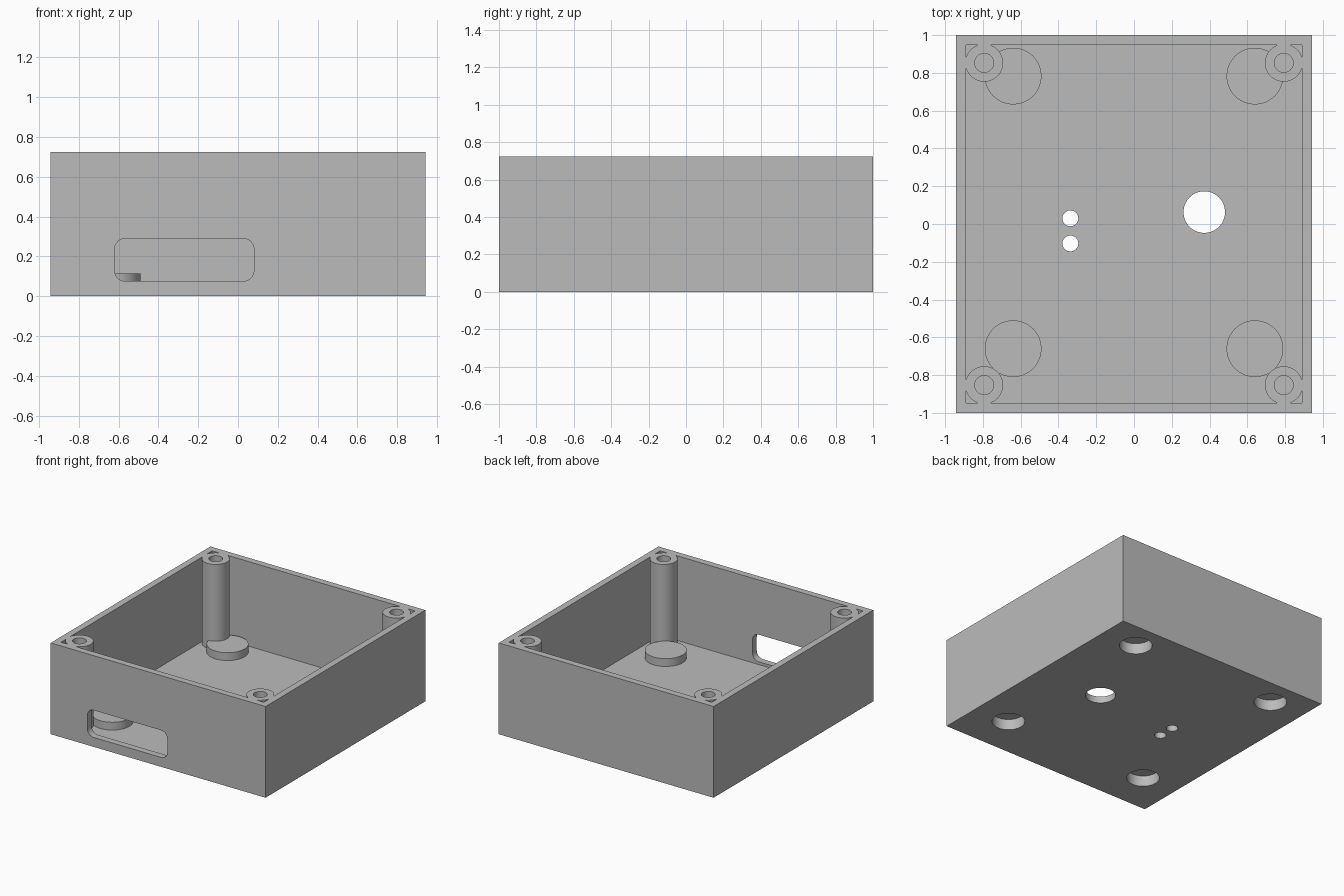
import bpy, bmesh, math
from mathutils import Vector

start = bpy.data.objects.get("Cube")
if start:
    bpy.data.objects.remove(start, do_unlink=True)

W, D, H = 0.942, 1.0, 0.723      # half width, half depth, height
WALL = 0.053                     # wall and floor thickness

grey = bpy.data.materials.new("grey_plastic")
grey.use_nodes = True
colour = (0.5, 0.5, 0.5, 1)
grey.diffuse_color = colour
grey.node_tree.nodes["Principled BSDF"].inputs["Base Color"].default_value = colour


def finish(name, bm):
    mesh = bpy.data.meshes.new(name)
    bm.to_mesh(mesh)
    bm.free()
    mesh.materials.append(grey)
    obj = bpy.data.objects.new(name, mesh)
    bpy.context.collection.objects.link(obj)
    return obj


def box(name, low, high, round_y=0):
    """Box between two corners; round_y rounds the edges running along y."""
    low, high = Vector(low), Vector(high)
    bm = bmesh.new()
    bmesh.ops.create_cube(bm, size=1)
    for v in bm.verts:
        v.co = (low + high) / 2 + v.co * (high - low)
    if round_y:
        edges = [e for e in bm.edges
                 if abs(e.verts[0].co.y - e.verts[1].co.y) > 0.01]
        bmesh.ops.bevel(bm, geom=edges, offset=round_y, segments=10,
                        profile=0.5, affect='EDGES')
    return finish(name, bm)


def cylinder(name, x, y, radius, bottom, top):
    bm = bmesh.new()
    bmesh.ops.create_cone(bm, cap_ends=True, segments=64, radius1=radius,
                          radius2=radius, depth=top - bottom)
    bmesh.ops.translate(bm, verts=bm.verts, vec=(x, y, (top + bottom) / 2))
    return finish(name, bm)


def combine(target, tool, operation):
    """Apply a boolean and remove the tool."""
    tool.hide_render = True
    mod = target.modifiers.new("combine", 'BOOLEAN')
    mod.object, mod.operation, mod.solver = tool, operation, 'EXACT'
    bpy.context.view_layer.objects.active = target
    bpy.ops.object.modifier_apply(modifier=mod.name)
    bpy.data.objects.remove(tool, do_unlink=True)


# Open-topped shell
case = box("enclosure", (-W, -D, 0), (W, D, H))
combine(case, box("cavity", (-W + WALL, -D + WALL, WALL),
                  (W - WALL, D - WALL, H + 0.2)), 'DIFFERENCE')

posts = [(x, y) for x in (-0.793, 0.793) for y in (-0.853, 0.853)]
pads = [(x, y) for x in (-0.64, 0.64) for y in (-0.66, 0.783)]

# Corner screw posts and round floor pads
for x, y in posts:
    combine(case, cylinder("screw_post", x, y, 0.1, 0.02, H), 'UNION')
for x, y in pads:
    combine(case, cylinder("floor_pad", x, y, 0.15, 0.03, 0.115), 'UNION')

# Screw bores from above, foot recesses from below
for x, y in posts:
    combine(case, cylinder("screw_bore", x, y, 0.05, 0.15, H + 0.1), 'DIFFERENCE')
for x, y in pads:
    combine(case, cylinder("foot_recess", x, y, 0.119, -0.1, 0.086), 'DIFFERENCE')

# Through holes in the floor
for x, y, r in ((0.372, 0.063, 0.11), (-0.337, 0.03, 0.042), (-0.337, -0.103, 0.042)):
    combine(case, cylinder("floor_hole", x, y, r, -0.1, 0.2), 'DIFFERENCE')

# Rounded slot in the front wall
combine(case, box("front_slot", (-0.62, -D - 0.1, 0.075),
                  (0.08, -D + 0.09, 0.29), 0.055), 'DIFFERENCE')

bpy.ops.object.select_all(action='DESELECT')
case.select_set(True)
bpy.context.view_layer.objects.active = case
bpy.ops.object.shade_smooth_by_angle(angle=math.radians(30))
